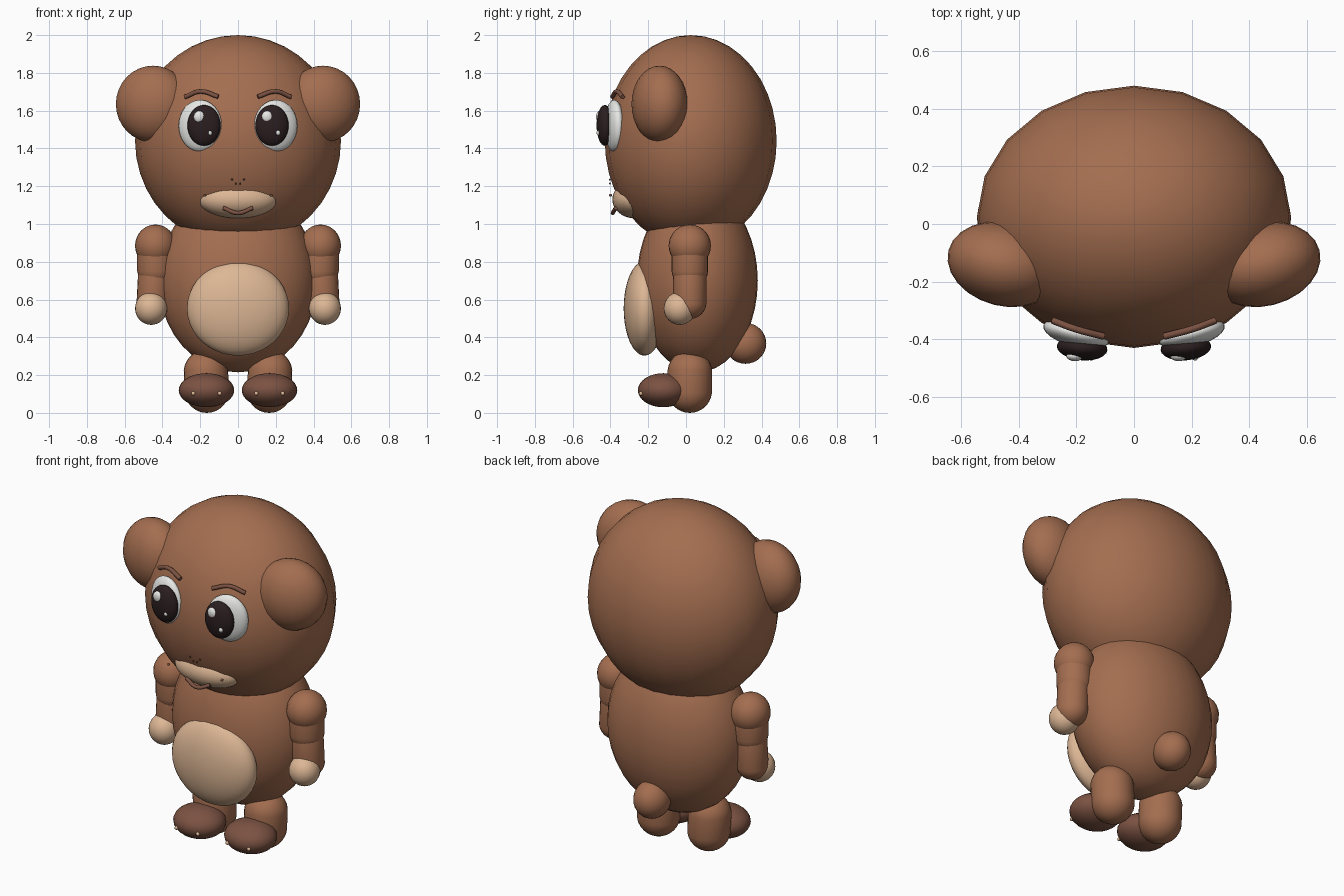
import bpy, bmesh, math
from mathutils import Matrix, Vector, Euler

if "Cube" in bpy.data.objects:
    bpy.data.objects.remove(bpy.data.objects["Cube"])


def mat(name, rgb):
    m = bpy.data.materials.new(name)
    m.diffuse_color = (*rgb, 1)
    m.use_nodes = True
    m.node_tree.nodes["Principled BSDF"].inputs["Base Color"].default_value = m.diffuse_color
    return m


FUR = mat("brown_fur", (0.37, 0.155, 0.08))
SHOE = mat("dark_brown", (0.20, 0.085, 0.055))
CREAM = mat("cream", (0.72, 0.47, 0.30))
WHITE = mat("white", (0.83, 0.83, 0.81))
BLACK = mat("near_black", (0.024, 0.013, 0.014))


def finish(bm, name, material):
    for f in bm.faces:
        f.smooth = True
    me = bpy.data.meshes.new(name)
    bm.to_mesh(me)
    bm.free()
    me.materials.append(material)
    ob = bpy.data.objects.new(name, me)
    bpy.context.collection.objects.link(ob)
    return ob


def ball(name, loc, radii, material, rot=(0, 0, 0), segs=24, rings=16):
    """Ellipsoid; rot in degrees."""
    bm = bmesh.new()
    bmesh.ops.create_uvsphere(bm, u_segments=segs, v_segments=rings, radius=1)
    turn = Euler([math.radians(a) for a in rot]).to_matrix().to_4x4()
    bm.transform(Matrix.Translation(loc) @ turn @ Matrix.Diagonal((*radii, 1)))
    return finish(bm, name, material)


def capsule(name, low, high, r, material):
    """Round-ended tube from low to high (sphere centres)."""
    bm = bmesh.new()
    bmesh.ops.create_uvsphere(bm, u_segments=24, v_segments=15, radius=r)
    for v in bm.verts:
        v.co += Vector(high if v.co.z > 0 else low)
    return finish(bm, name, material)


def tube(name, points, r, material):
    """Smooth thin tube through the points."""
    cu = bpy.data.curves.new(name, 'CURVE')
    cu.dimensions = '3D'
    cu.bevel_depth = r
    cu.bevel_resolution = 2
    cu.resolution_u = 6
    cu.use_fill_caps = True
    sp = cu.splines.new('BEZIER')
    sp.bezier_points.add(len(points) - 1)
    for bp, p in zip(sp.bezier_points, points):
        bp.co = p
        bp.handle_left_type = bp.handle_right_type = 'AUTO'
    cu.materials.append(material)
    ob = bpy.data.objects.new(name, cu)
    bpy.context.collection.objects.link(ob)
    bpy.ops.object.select_all(action='DESELECT')
    ob.select_set(True)
    bpy.context.view_layer.objects.active = ob
    bpy.ops.object.convert(target='MESH')


# Head and body
ball("head", (0, 0.025, 1.44), (0.545, 0.455, 0.56), FUR, segs=20, rings=20)
ball("body", (0, 0.06, 0.70), (0.42, 0.32, 0.485), FUR, segs=32, rings=20)
ball("belly_patch", (0, -0.22, 0.553), (0.27, 0.11, 0.25), CREAM, segs=32, rings=20)
ball("tail", (0, 0.315, 0.368), (0.10, 0.11, 0.108), FUR)

# Muzzle, nose dots and mouth
ball("muzzle", (0, -0.27, 1.13), (0.21, 0.12, 0.10), CREAM, segs=32, rings=20)
tube("mouth", [(-0.078, -0.372, 1.085), (0, -0.388, 1.058), (0.078, -0.372, 1.085)],
     0.011, SHOE)

for side, s in (("left", -1), ("right", 1)):
    # Ears
    ball(side + "_ear", (s * 0.45, -0.14, 1.635), (0.2, 0.145, 0.203), FUR,
         rot=(0, 0, s * 14))

    # Eyes
    ball(side + "_eye_white", (s * 0.2, -0.38, 1.52), (0.118, 0.046, 0.137), WHITE,
         rot=(0, 0, s * 14))
    ball(side + "_pupil", (s * 0.18, -0.43, 1.522), (0.088, 0.043, 0.108), BLACK,
         rot=(0, 0, s * 5))
    cx = s * 0.18
    ball(side + "_eye_glint", (cx - 0.025, -0.458, 1.567), (0.03, 0.018, 0.032), WHITE,
         segs=16, rings=10)
    ball(side + "_small_glint", (cx + 0.032, -0.462, 1.483), (0.012, 0.012, 0.014), WHITE,
         segs=12, rings=8)

    # Brows
    tube(side + "_brow", [(s * 0.282, -0.335, 1.672), (s * 0.20, -0.365, 1.702),
                          (s * 0.105, -0.39, 1.674)], 0.012, SHOE)

    # Small face dots
    for name, x, y, z, r in (("_nostril", 0.032, -0.403, 1.235, 0.005),
                             ("_nose_dot", 0.012, -0.403, 1.214, 0.005),
                             ("_mouth_corner", 0.175, -0.40, 1.152, 0.008)):
        ball(side + name, (s * x, y, z), (r, r, r), SHOE, segs=8, rings=6)

    # Arms: shoulder, upper arm, forearm, hand
    ball(side + "_shoulder", (s * 0.437, 0.02, 0.885), (0.108, 0.112, 0.112), FUR)
    capsule(side + "_upper_arm", (s * 0.437, 0.02, 0.76), (s * 0.437, 0.02, 0.86),
            0.097, FUR)
    capsule(side + "_forearm", (s * 0.45, 0.02, 0.585), (s * 0.442, 0.02, 0.72),
            0.088, FUR)
    ball(side + "_hand", (s * 0.46, -0.033, 0.553), (0.085, 0.085, 0.087), CREAM)

    # Legs, shoes and toe dots
    capsule(side + "_leg", (s * 0.165, 0.02, 0.118), (s * 0.17, 0.02, 0.215), 0.118, FUR)
    ball(side + "_shoe", (s * 0.167, -0.12, 0.12), (0.147, 0.135, 0.09), SHOE)
    for i, dx in enumerate((-0.07, 0.07)):
        ball(f"{side}_toe_dot_{i + 1}", (s * 0.167 + dx, -0.238, 0.103),
             (0.011, 0.011, 0.011), CREAM, segs=10, rings=8)
